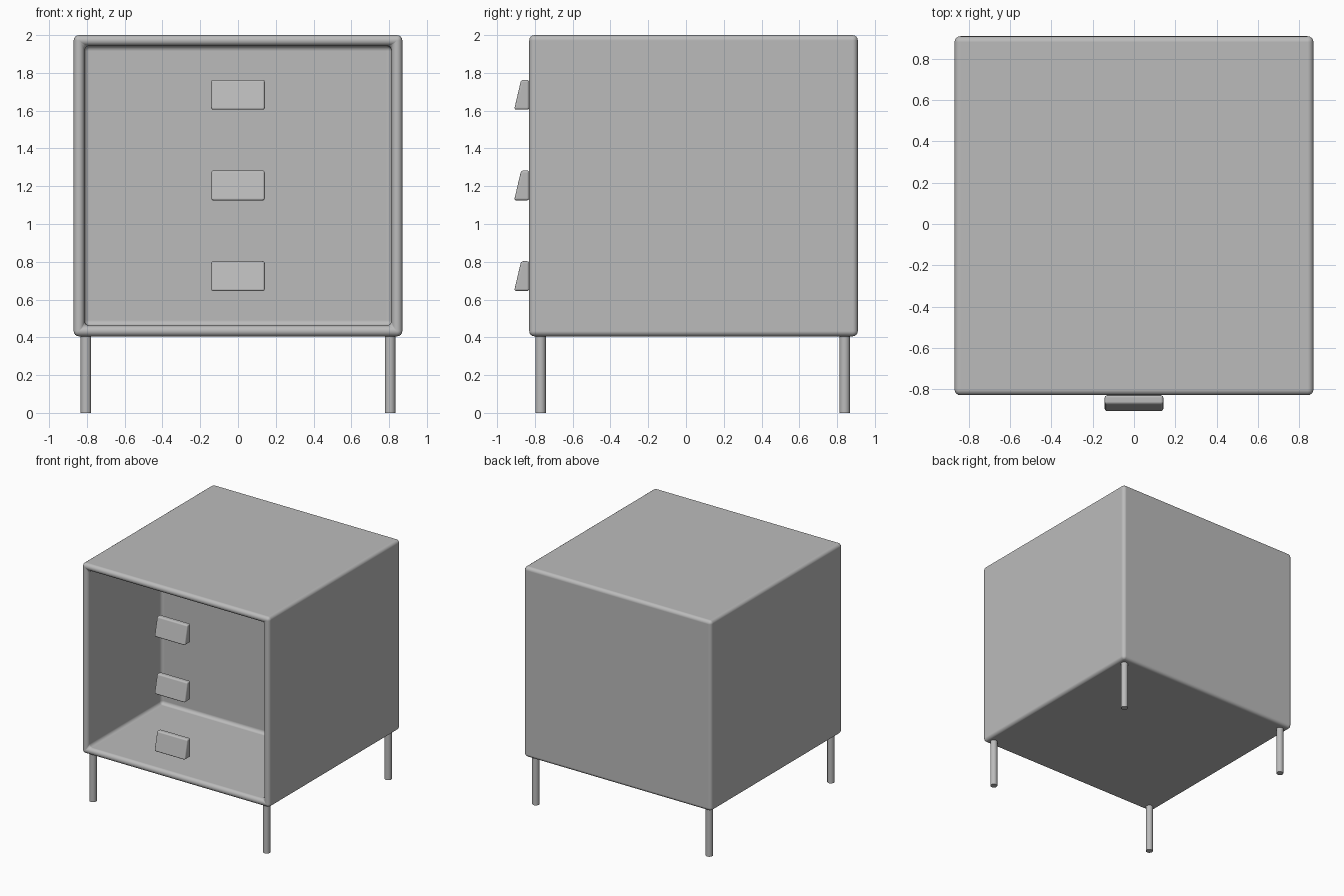
import bpy
import bmesh
from mathutils import Vector

cube = bpy.data.objects.get("Cube")
if cube:
    bpy.data.objects.remove(cube, do_unlink=True)

# One plain grey finish
grey = bpy.data.materials.new("plain_grey")
grey.use_nodes = True
colour = (0.5, 0.5, 0.5, 1)
grey.diffuse_color = colour
bsdf = next(n for n in grey.node_tree.nodes if n.type == 'BSDF_PRINCIPLED')
bsdf.inputs["Base Color"].default_value = colour
bsdf.inputs["Roughness"].default_value = 0.6


def finish(name, bm, bevel):
    """Turn a bmesh into a smooth object with rounded edges."""
    bmesh.ops.recalc_face_normals(bm, faces=bm.faces)
    mesh = bpy.data.meshes.new(name)
    bm.to_mesh(mesh)
    bm.free()
    mesh.materials.append(grey)
    mesh.polygons.foreach_set("use_smooth", [True] * len(mesh.polygons))
    obj = bpy.data.objects.new(name, mesh)
    bpy.context.collection.objects.link(obj)
    mod = obj.modifiers.new("rounded_edges", 'BEVEL')
    mod.width = bevel
    mod.segments = 4
    mod.limit_method = 'ANGLE'
    mod.harden_normals = True
    return obj


def box(low, high):
    bm = bmesh.new()
    bmesh.ops.create_cube(bm, size=1)
    low, high = Vector(low), Vector(high)
    for v in bm.verts:
        v.co = (low + high) / 2 + v.co * (high - low)
    return bm


# Cabinet body: rounded box with an open front cavity
FRONT, BACK, WALL, DEPTH = -0.83, 0.91, 0.08, 0.98
bm = box((-0.87, FRONT, 0.405), (0.87, BACK, 2.0))
front = min(bm.faces, key=lambda f: f.calc_center_median().y)
bmesh.ops.inset_region(bm, faces=[front], thickness=WALL)
cavity = bmesh.ops.extrude_discrete_faces(bm, faces=[front])["faces"]
bmesh.ops.translate(bm, verts=cavity[0].verts, vec=(0, DEPTH, 0))
finish("cabinet_body", bm, 0.03)

# Three wedge handles in a column, leaning back towards the top
for label, z in (("top", 1.605), ("middle", 1.125), ("bottom", 0.645)):
    bm = box((-0.142, -0.91, z), (0.142, FRONT, z + 0.158))
    for v in bm.verts:
        if v.co.z > z + 0.1 and v.co.y < -0.87:
            v.co.y += 0.037
    finish(label + "_handle", bm, 0.012)

# Four thin round legs
for side, x in (("left", 0.805), ("right", -0.805)):
    for end, y in (("front", -0.77), ("back", 0.84)):
        bpy.ops.mesh.primitive_cylinder_add(
            vertices=24, radius=0.028, depth=0.43, location=(x, y, 0.215))
        leg = bpy.context.object
        leg.name = end + "_" + side + "_leg"
        leg.data.materials.append(grey)
        bpy.ops.object.shade_smooth_by_angle()
